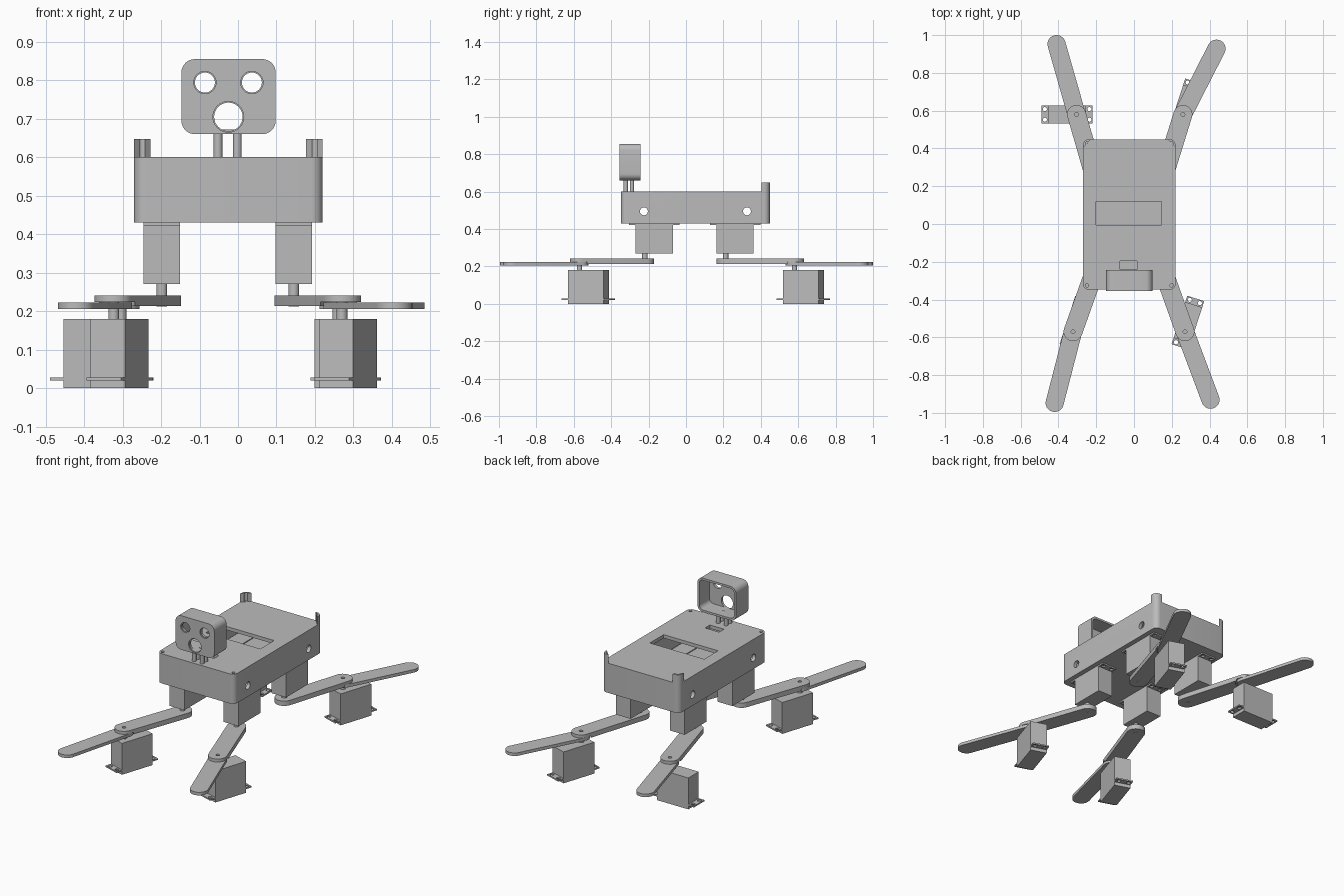
import bpy, bmesh, math
from mathutils import Vector

if "Cube" in bpy.data.objects:
    bpy.data.objects.remove(bpy.data.objects["Cube"], do_unlink=True)

grey = bpy.data.materials.new("plain grey")
grey.use_nodes = True
GREY = (0.5, 0.5, 0.5, 1)
grey.diffuse_color = GREY
grey.node_tree.nodes["Principled BSDF"].inputs["Base Color"].default_value = GREY


# Outline helpers
def arc(cx, cy, r, start, end, n):
    steps = [start + (end - start) * i / n for i in range(n + 1)]
    return [(cx + r * math.cos(a), cy + r * math.sin(a)) for a in steps]


def circle(cx, cy, r, n=32):
    return arc(cx, cy, r, 0, math.tau, n)[:-1]


def rounded_rect(x0, x1, y0, y1, r):
    q = math.pi / 2
    corners = [(x1 - r, y1 - r), (x0 + r, y1 - r), (x0 + r, y0 + r), (x1 - r, y0 + r)]
    return [p for i, (x, y) in enumerate(corners) for p in arc(x, y, r, i * q, (i + 1) * q, 8)]


def rect(x0, x1, y0, y1):
    return [(x0, y0), (x1, y0), (x1, y1), (x0, y1)]


def bar(a, b, r):
    d = math.atan2(b[1] - a[1], b[0] - a[0])
    q = math.pi / 2
    return arc(*b, r, d - q, d + q, 16) + arc(*a, r, d + q, d + 3 * q, 16)


def placed(pts, at, angle):
    c, s = math.cos(angle), math.sin(angle)
    return [(at[0] + u * c - v * s, at[1] + u * s + v * c) for u, v in pts]


# Extrude an outline along z, or along y when upright
def prism(name, pts, lo, hi, upright=False):
    bm = bmesh.new()
    rings = []
    for h in (lo, hi):
        rings.append([bm.verts.new((a, h, b) if upright else (a, b, h)) for a, b in pts])
    low, high = rings
    bm.faces.new(low[::-1])
    bm.faces.new(high)
    for i in range(len(pts)):
        j = (i + 1) % len(pts)
        bm.faces.new((low[i], low[j], high[j], high[i]))
    bmesh.ops.recalc_face_normals(bm, faces=bm.faces)
    mesh = bpy.data.meshes.new(name)
    bm.to_mesh(mesh)
    bm.free()
    mesh.materials.append(grey)
    ob = bpy.data.objects.new(name, mesh)
    bpy.context.collection.objects.link(ob)
    return ob


def select(ob):
    bpy.ops.object.select_all(action='DESELECT')
    ob.select_set(True)
    bpy.context.view_layer.objects.active = ob


def cut(ob, *cutters):
    for cutter in cutters:
        cutter.hide_render = True
        mod = ob.modifiers.new("cut", 'BOOLEAN')
        mod.operation = 'DIFFERENCE'
        mod.solver = 'EXACT'
        mod.object = cutter
        select(ob)
        bpy.ops.object.modifier_apply(modifier=mod.name)
        bpy.data.objects.remove(cutter, do_unlink=True)


# Hollow body case with side holes, top slots and screw holes
X0, X1, Y0, Y1 = -0.27, 0.22, -0.348, 0.448
WALL = 0.02
body = prism("body_case", rounded_rect(X0, X1, Y0, Y1, 0.03), 0.43, 0.60)
cut(body,
    prism("cavity", rounded_rect(X0 + WALL, X1 - WALL, Y0 + WALL, Y1 - WALL, 0.012), 0.445, 0.58),
    prism("top_slot", rect(-0.2, 0.145, -0.005, 0.12), 0.57, 0.62),
    prism("cable_slot", rect(-0.073, 0.016, -0.24, -0.196), 0.57, 0.62))
for y in (-0.225, 0.326):
    bore = prism("side_bore", [(a, b) for a, b in circle(0, 0, 0.021)], -0.4, 0.4)
    for v in bore.data.vertices:
        v.co = Vector((v.co.z, y + v.co.x, 0.494 + v.co.y))
    cut(body, bore)
for x in (X0 + 0.021, X1 - 0.021):
    cut(body, prism("screw_hole", circle(x, Y0 + 0.023, 0.009, 16), 0.586, 0.62))

# Rear corner posts: rounded corner segments with a groove on the diagonal
SPAN, R = 0.043, 0.03
for side, cx, sx in (("left", X1, -1), ("right", X0, 1)):
    pts = [(SPAN, 0)] + arc(R, R, R, -math.pi / 2, -math.pi, 8) + [(0, SPAN)]
    post = prism("rear_post_" + side, [(cx + sx * a, Y1 - b) for a, b in pts], 0.59, 0.648)
    mid = SPAN / 2
    cut(post, prism("groove", circle(cx + sx * mid, Y1 - mid, 0.009, 16), 0.601, 0.66))

# Head shell, open at the back, with eye and mouth holes
HX0, HX1, HZ0, HZ1 = -0.147, 0.098, 0.66, 0.855
HW = 0.012
head = prism("head_shell", rounded_rect(HX0, HX1, HZ0, HZ1, 0.035), -0.355, -0.243, True)
cut(head, prism("head_cavity", rounded_rect(HX0 + HW, HX1 - HW, HZ0 + HW, HZ1 - HW, 0.025),
                -0.337, -0.2, True))
for x, z, r in ((-0.086, 0.794, 0.026), (0.036, 0.794, 0.026), (-0.025, 0.705, 0.037)):
    cut(head,
        prism("hole", circle(x, z, r), -0.4, -0.3, True),
        prism("hole_rim", circle(x, z, r + 0.003), -0.4, -0.349, True))

# Neck pegs
for x in (-0.052, -0.002):
    for y in (-0.322, -0.289):
        prism("neck_peg", circle(x, y, 0.0115, 20), 0.59, 0.668)


# Motor: block, mounting flange with screw holes and output shaft
def motor(name, at, angle, block, flange, shaft):
    prism(name + "_block", placed(rect(-0.05, 0.15, -0.047, 0.047), at, angle), *block)
    plate = prism(name + "_flange", placed(rect(-0.085, 0.185, -0.047, 0.047), at, angle), *flange)
    for u in (-0.068, 0.168):
        for v in (-0.028, 0.028):
            hole = placed(circle(u, v, 0.011, 16), at, angle)
            cut(plate, prism("hole", hole, flange[0] - 0.01, flange[1] + 0.01))
    prism(name + "_shaft", circle(*at, 0.014, 20), *shaft)


# Legs: hip, knee and tip positions, foot motor heading
legs = {
    "front_left": ((0.145, -0.22), (0.27, -0.57), (0.405, -0.93), 72),
    "front_right": ((-0.198, -0.22), (-0.323, -0.57), (-0.42, -0.947), 72),
    "rear_left": ((0.145, 0.212), (0.259, 0.58), (0.437, 0.928), 72),
    "rear_right": ((-0.198, 0.212), (-0.304, 0.58), (-0.41, 0.952), 180),
}
for name, (hip, knee, tip, heading) in legs.items():
    motor(name + "_hip_motor", hip, math.pi / 2, (0.27, 0.45), (0.422, 0.431), (0.212, 0.28))
    motor(name + "_foot_motor", knee, math.radians(heading), (0, 0.18), (0.02, 0.028), (0.17, 0.23))
    # Thigh bar with a half-lap at the knee
    thigh = prism(name + "_thigh", bar(hip, knee, 0.05), 0.213, 0.241)
    cut(thigh,
        prism("lap", circle(*knee, 0.056), 0.2, 0.2235),
        prism("pin_hole", circle(*knee, 0.01, 16), 0.232, 0.25))
    prism(name + "_shin", bar(knee, tip, 0.048), 0.205, 0.2225)

# Smooth the curved walls, keep edges sharp
for ob in list(bpy.context.scene.objects):
    if ob.type == 'MESH' and grey.name in ob.data.materials:
        select(ob)
        bpy.ops.object.shade_smooth_by_angle(angle=math.radians(30))
